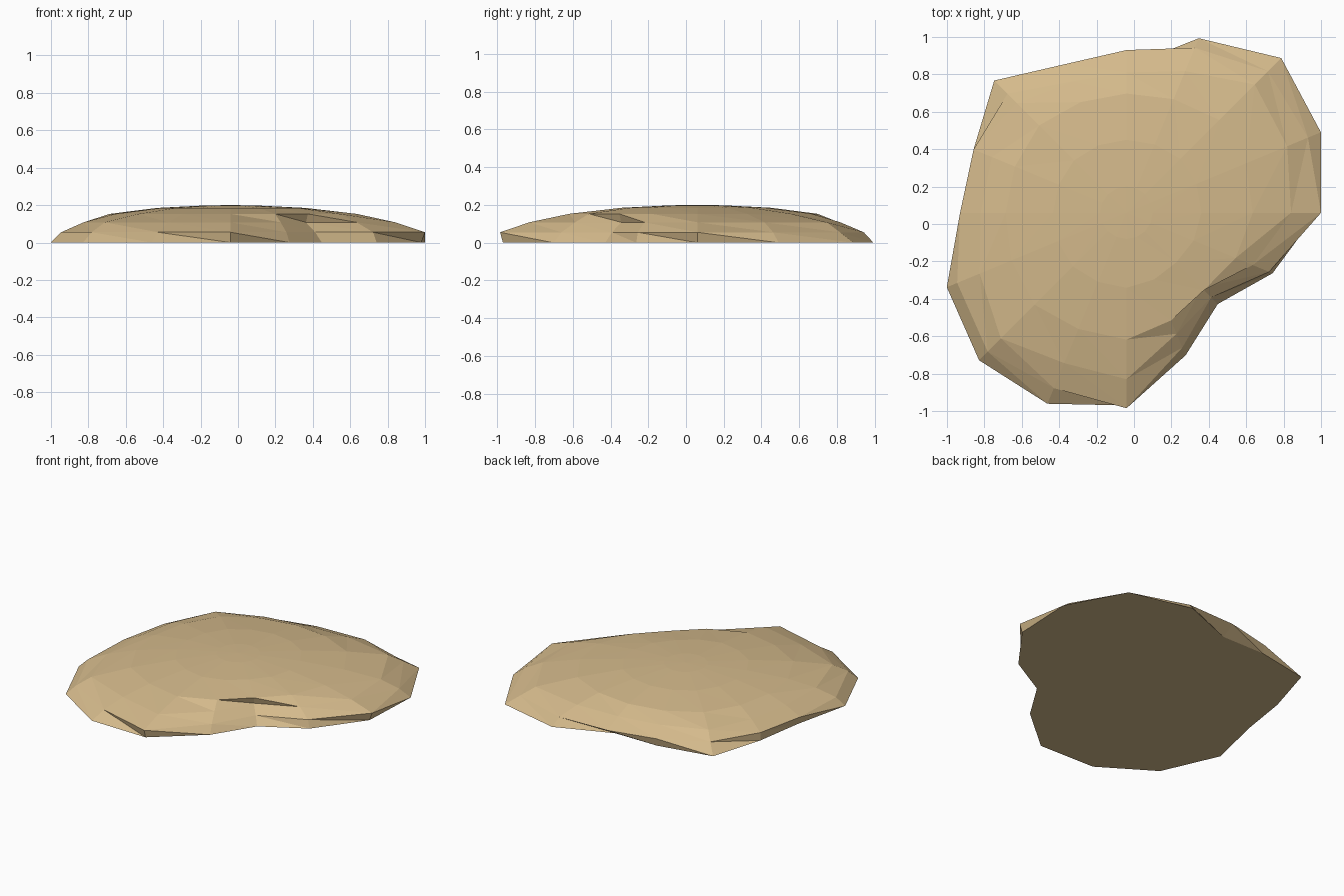
import bpy, bmesh, math

if "Cube" in bpy.data.objects:
    bpy.data.objects.remove(bpy.data.objects["Cube"])

CX, CY, SIDES = -0.04, 0.06, 16

# Irregular outline radii, one per 22.5 degrees, for the three lowest rings
foot = [1.02, 1.125, 1.17, 1.01, 0.78, 0.845, 1.0, 0.885,
        0.87, 1.04, 1.115, 1.105, 1.03, 0.825, 0.69, 0.845]
lip = [1.04, 1.05, 1.07, 0.955, 0.87, 0.86, 0.90, 0.885,
       0.89, 0.98, 1.05, 1.015, 1.045, 0.78, 0.64, 0.825]
shoulder = [0.88, 0.93, 0.97, 0.82, 0.75, 0.76, 0.83, 0.78,
            0.78, 0.85, 0.95, 0.87, 0.89, 0.70, 0.57, 0.73]
# Upper rings grow steadily rounder towards the crown
upper = [0.42 + 0.29 * r for r in shoulder]
crown = [0.33 + 0.08 * r for r in shoulder]
cap = [0.14] * SIDES

rings = [(foot, 0.0), (lip, 0.055), (shoulder, 0.108),
         (upper, 0.153), (crown, 0.185), (cap, 0.198)]

bm = bmesh.new()
loops = []
for radii, z in rings:
    loops.append([bm.verts.new((CX + r * math.cos(i * math.tau / SIDES),
                                CY + r * math.sin(i * math.tau / SIDES), z))
                  for i, r in enumerate(radii)])

# Sloping sides, split into flat triangles
for low, high in zip(loops, loops[1:]):
    for i in range(SIDES):
        j = (i + 1) % SIDES
        bm.faces.new((low[i], low[j], high[i]))
        bm.faces.new((low[j], high[j], high[i]))

# Crown fan and flat underside
top = bm.verts.new((CX, CY, 0.2))
for i in range(SIDES):
    bm.faces.new((loops[-1][i], loops[-1][(i + 1) % SIDES], top))
bm.faces.new(loops[0][::-1])

mesh = bpy.data.meshes.new("sand_mound")
bm.to_mesh(mesh)
bm.free()
mound = bpy.data.objects.new("sand_mound", mesh)
bpy.context.collection.objects.link(mound)

sand = bpy.data.materials.new("sand")
sand.diffuse_color = (0.66, 0.49, 0.26, 1)
sand.use_nodes = True
sand.node_tree.nodes["Principled BSDF"].inputs["Base Color"].default_value = sand.diffuse_color
mesh.materials.append(sand)
